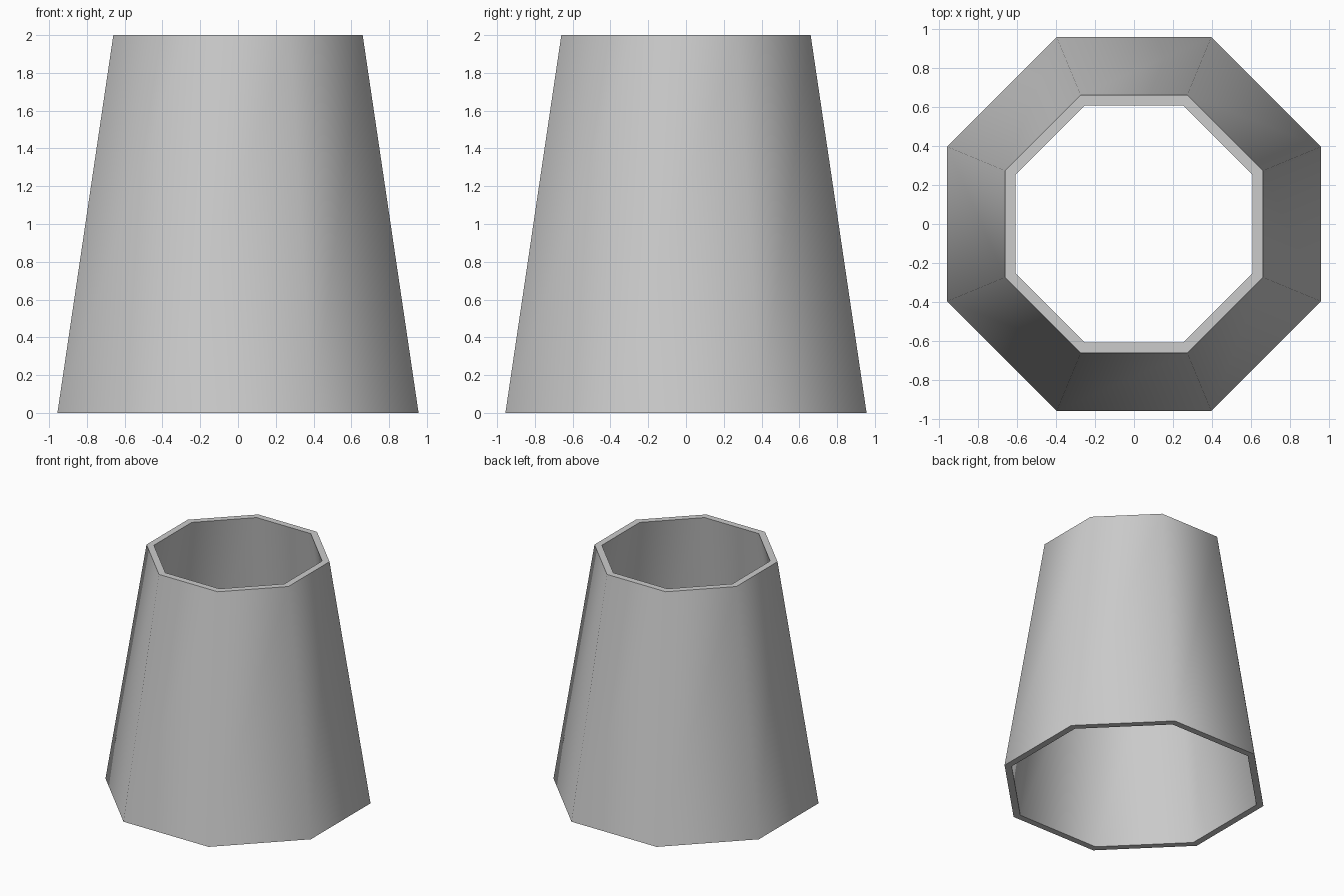
import bpy, bmesh, math

cube = bpy.data.objects.get("Cube")
if cube:
    bpy.data.objects.remove(cube, do_unlink=True)

SIDES = 8
# Wall cross-section: (distance from axis to flat side, height)
PROFILE = [(0.956, 0), (0.66, 2), (0.607, 2), (0.903, 0)]

grey = bpy.data.materials.new("plain grey")
grey.use_nodes = True
colour = (0.6, 0.6, 0.6, 1)
grey.diffuse_color = colour
grey.node_tree.nodes["Principled BSDF"].inputs["Base Color"].default_value = colour

# Octagonal rings, one for each profile corner
bm = bmesh.new()
rings = []
for apothem, z in PROFILE:
    radius = apothem / math.cos(math.pi / SIDES)
    angles = [(i + 0.5) * math.tau / SIDES for i in range(SIDES)]
    rings.append([bm.verts.new((radius * math.cos(a), radius * math.sin(a), z))
                  for a in angles])

# Outer wall, top rim, inner wall and bottom rim
for lower, upper in zip(rings, rings[1:] + rings[:1]):
    for i in range(SIDES):
        j = (i + 1) % SIDES
        bm.faces.new((lower[i], lower[j], upper[j], upper[i]))
bmesh.ops.recalc_face_normals(bm, faces=bm.faces)

mesh = bpy.data.meshes.new("tapered_tube")
bm.to_mesh(mesh)
bm.free()
mesh.materials.append(grey)
tube = bpy.data.objects.new("tapered_tube", mesh)
bpy.context.collection.objects.link(tube)

# Smooth walls with crisp rims
bpy.context.view_layer.objects.active = tube
tube.select_set(True)
bpy.ops.object.shade_smooth_by_angle(angle=math.radians(60))
